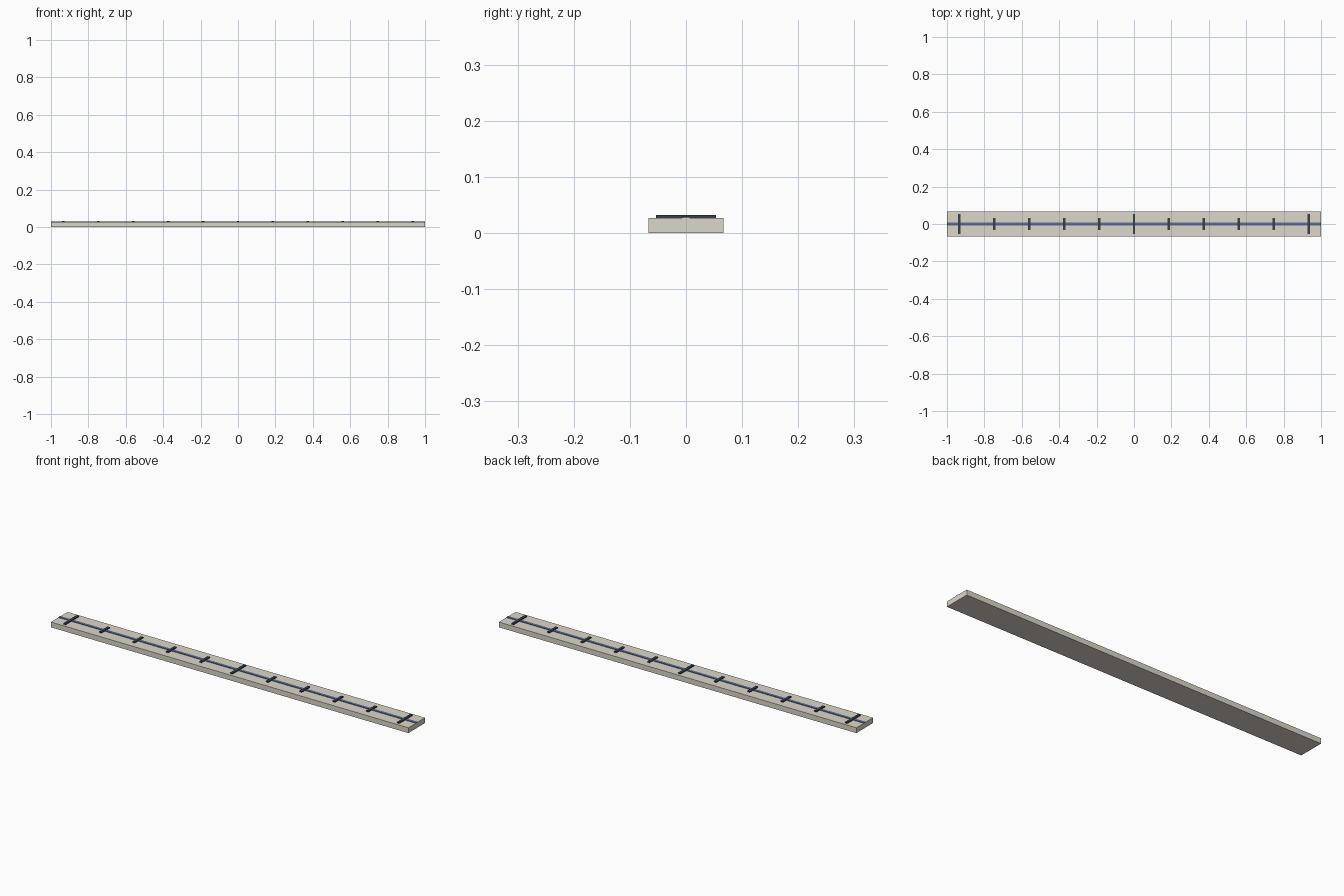
import bpy

if "Cube" in bpy.data.objects:
    bpy.data.objects.remove(bpy.data.objects["Cube"])

def material(name, color):
    m = bpy.data.materials.new(name)
    m.diffuse_color = (*color, 1)
    m.use_nodes = True
    m.node_tree.nodes["Principled BSDF"].inputs["Base Color"].default_value = m.diffuse_color
    return m

stone = material("pale_stone", (0.72, 0.68, 0.59))
blue = material("blue_line", (0.10, 0.16, 0.30))
dark = material("dark_mark", (0.04, 0.05, 0.07))

def box(name, x, size_x, size_y, z0, z1, mat):
    bpy.ops.mesh.primitive_cube_add(size=1, location=(x, 0, (z0 + z1) / 2))
    ob = bpy.context.object
    ob.name = name
    ob.scale = (size_x, size_y, z1 - z0)
    bpy.ops.object.transform_apply(location=False, rotation=False, scale=True)
    ob.data.materials.append(mat)
    return ob

TOP = 0.0267

# Flat plank
box("plank", 0, 2.0, 0.1333, 0, TOP, stone)

# Raised centre line along the full length
box("centre_line", 0, 2.0, 0.0147, TOP - 0.001, TOP + 0.0027, blue)

# Cross marks: long at the ends and middle, short between
for i in range(-5, 6):
    long_mark = i in (-5, 0, 5)
    box("long_mark" if long_mark else "short_mark", i * 0.1867, 0.0133,
        0.1067 if long_mark else 0.0667, TOP - 0.001, TOP + 0.0053, dark)
